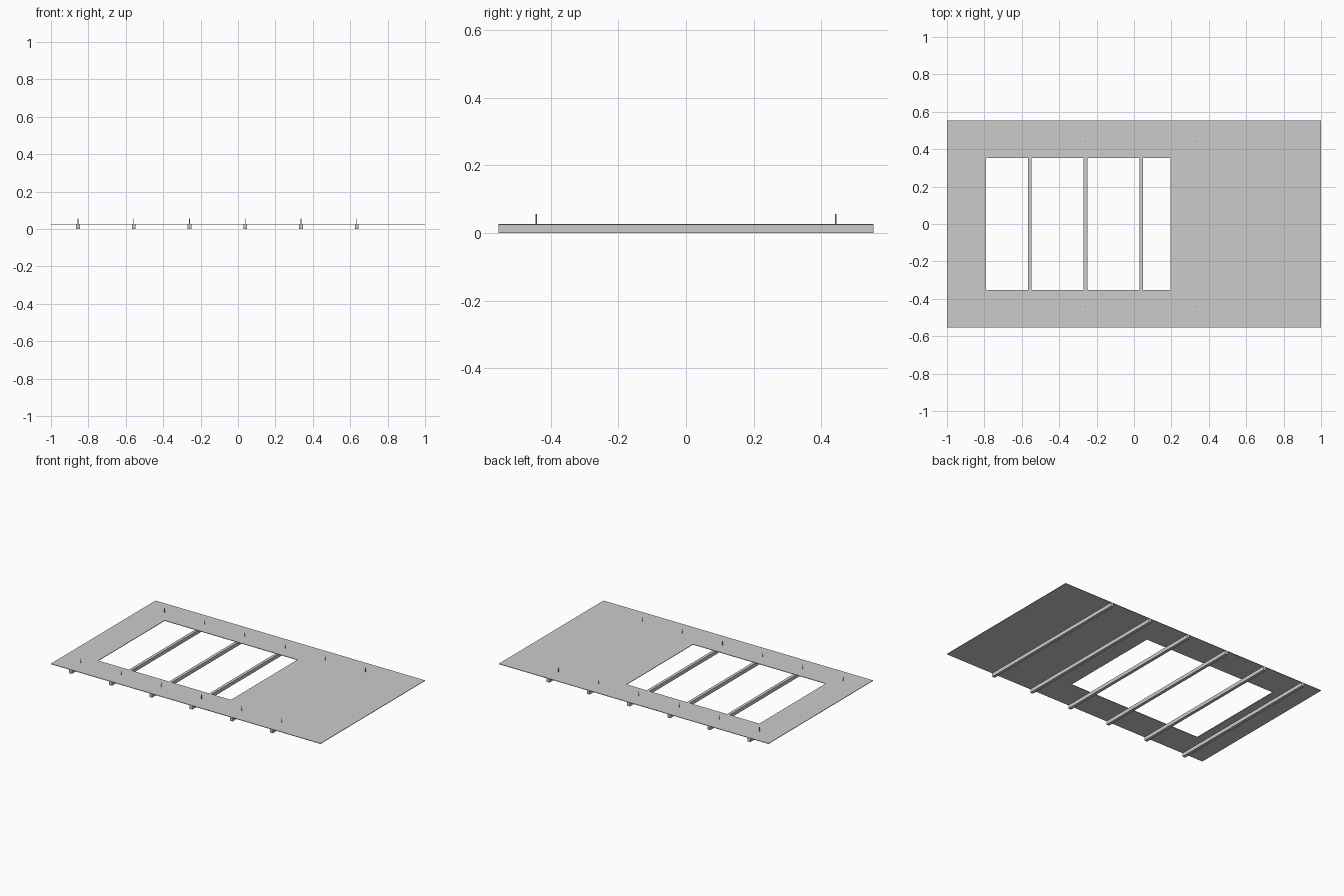
import bpy, bmesh

if "Cube" in bpy.data.objects:
    bpy.data.objects.remove(bpy.data.objects["Cube"])

W, D = 1.0, 0.554                  # half length and half depth of the deck
Z0, Z1 = 0.0235, 0.027             # underside and top of the sheet
JOISTS = [-0.855 + 0.298 * i for i in range(6)]


def finish(name, bm):
    bmesh.ops.recalc_face_normals(bm, faces=bm.faces)
    mesh = bpy.data.meshes.new(name)
    bm.to_mesh(mesh)
    bm.free()
    obj = bpy.data.objects.new(name, mesh)
    bpy.context.collection.objects.link(obj)
    return obj


def box(name, x0, x1, y0, y1, z0, z1):
    bm = bmesh.new()
    bmesh.ops.create_cube(bm, size=1)
    for v in bm.verts:
        v.co.x = x1 if v.co.x > 0 else x0
        v.co.y = y1 if v.co.y > 0 else y0
        v.co.z = z1 if v.co.z > 0 else z0
    return finish(name, bm)


# Deck sheet with a rectangular opening: a 3 x 3 grid without its middle cell
xs = [-W, -0.79, 0.194, W]
ys = [-D, -0.352, 0.352, D]
bm = bmesh.new()
grid = [[bm.verts.new((x, y, Z0)) for y in ys] for x in xs]
for i in range(3):
    for j in range(3):
        if (i, j) != (1, 1):
            bm.faces.new((grid[i][j], grid[i + 1][j],
                          grid[i + 1][j + 1], grid[i][j + 1]))
ext = bmesh.ops.extrude_face_region(bm, geom=bm.faces[:], use_keep_orig=True)
for g in ext["geom"]:
    if isinstance(g, bmesh.types.BMVert):
        g.co.z = Z1
finish("deck_sheet", bm)

# Joists across the underside, each with a fixing pin near both ends
for n, x in enumerate(JOISTS):
    box(f"joist_{n + 1}", x - 0.01, x + 0.01, -D, D, 0, Z0)
    for side, y in (("front", -0.443), ("back", 0.443)):
        bpy.ops.mesh.primitive_cylinder_add(
            vertices=8, radius=0.002, depth=0.036, location=(x, y, 0.038))
        bpy.context.object.name = f"fixing_pin_{side}_{n + 1}"
